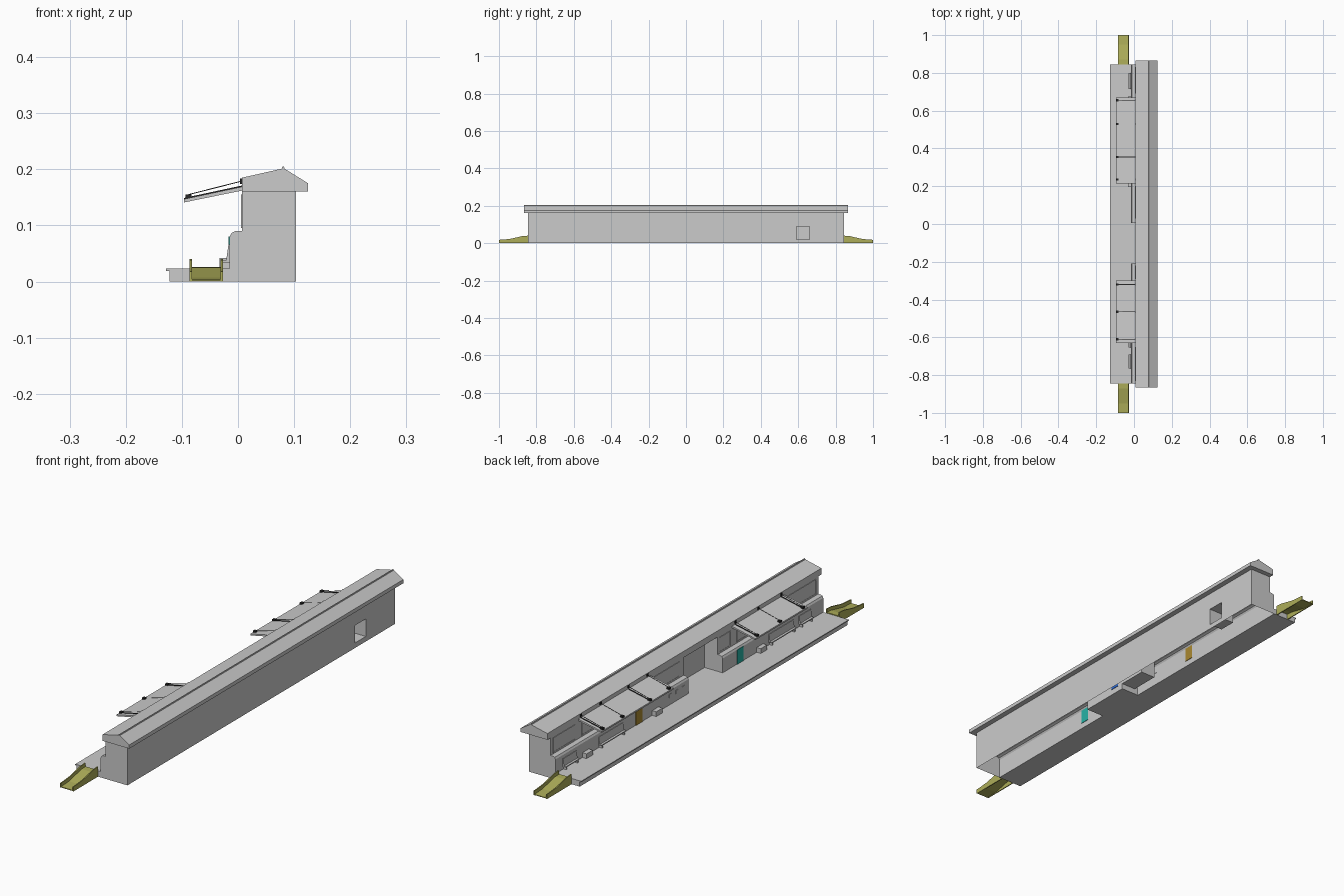
import bpy, bmesh, math
from mathutils import Vector

if "Cube" in bpy.data.objects:
    bpy.data.objects.remove(bpy.data.objects["Cube"])


def material(name, rgb):
    m = bpy.data.materials.new(name)
    m.diffuse_color = (*rgb, 1)
    m.use_nodes = True
    m.node_tree.nodes["Principled BSDF"].inputs["Base Color"].default_value = m.diffuse_color
    return m


OLIVE = material("olive", (0.42, 0.42, 0.10))
BLACK = material("black", (0.02, 0.02, 0.02))
TEAL = material("teal", (0.02, 0.45, 0.38))
BROWN = material("brown", (0.40, 0.25, 0.03))
BLUE = material("blue", (0.03, 0.15, 0.65))


def finish(name, bm, mat=None):
    bmesh.ops.recalc_face_normals(bm, faces=bm.faces)
    me = bpy.data.meshes.new(name)
    bm.to_mesh(me)
    bm.free()
    ob = bpy.data.objects.new(name, me)
    bpy.context.collection.objects.link(ob)
    if mat:
        me.materials.append(mat)
    return ob


def extrude(name, pts, y0, y1, mat=None, closed=True, caps=(True, True)):
    """Extrude an x/z profile along y, as a solid or an open sheet."""
    bm = bmesh.new()
    a = [bm.verts.new((x, y0, z)) for x, z in pts]
    b = [bm.verts.new((x, y1, z)) for x, z in pts]
    n = len(pts)
    for i in range(n if closed else n - 1):
        j = (i + 1) % n
        bm.faces.new((a[i], a[j], b[j], b[i]))
    for ring, cap in ((a, caps[0]), (b, caps[1])):
        if cap:
            bm.faces.new(ring)
    return finish(name, bm, mat)


def box(name, x0, x1, y0, y1, z0, z1, mat=None):
    return extrude(name, [(x0, z0), (x1, z0), (x1, z1), (x0, z1)], y0, y1, mat)


def side_profile(name, pts, x0, x1, mat):
    """Extrude a y/z profile along x."""
    bm = bmesh.new()
    a = [bm.verts.new((x0, y, z)) for y, z in pts]
    b = [bm.verts.new((x1, y, z)) for y, z in pts]
    n = len(pts)
    for i in range(n):
        j = (i + 1) % n
        bm.faces.new((a[i], a[j], b[j], b[i]))
    bm.faces.new(a)
    bm.faces.new(b)
    return finish(name, bm, mat)


def rod(name, p, q, r, mat):
    p, q = Vector(p), Vector(q)
    bm = bmesh.new()
    bmesh.ops.create_cone(bm, cap_ends=True, segments=6, radius1=r, radius2=r, depth=(q - p).length)
    rot = (q - p).to_track_quat('Z', 'Y')
    for v in bm.verts:
        v.co = rot @ v.co + (p + q) / 2
    return finish(name, bm, mat)


L, TOP, EAVE = 0.845, 0.023, 0.16
R0, R1 = -0.21, 0.005            # entrance recess along y
DEEP = 0.065                     # back wall of the recess
FRONT = [(-0.015, 0), (-0.015, 0.08), (-0.011, 0.087), (-0.004, 0.09), (0.007, 0.09), (0.007, EAVE)]

# Platform with overhanging lip, plus the recess floor
extrude("platform", [(-0.122, 0), (-0.015, 0), (-0.015, TOP), (-0.128, TOP), (-0.128, 0.019), (-0.122, 0.019)], -L, L)
box("recess_floor", -0.015, DEEP, R0, R1, 0, TOP)

# Front walls are sheets, leaving the building hollow below
extrude("front_wall_long", FRONT, R1, L, closed=False, caps=(False, False))
extrude("front_wall_short", FRONT, -L, R0, closed=False, caps=(False, False))
extrude("recess_back_wall", [(DEEP, 0), (DEEP, EAVE)], R0, R1, closed=False, caps=(False, False))


def flat_wall(name, pts, y):
    bm = bmesh.new()
    bm.faces.new([bm.verts.new((x, y, z)) for x, z in pts])
    finish(name, bm)


for y, n in ((-L, "front"), (L, "back")):
    flat_wall("end_wall_" + n, FRONT + [(0.103, EAVE), (0.103, 0)], y)
for y, n in ((R0, "a"), (R1, "b")):
    flat_wall("recess_side_wall_" + n, FRONT + [(DEEP, EAVE), (DEEP, 0)], y)

# Rear wall around a square opening, with a niche behind it
W0, W1, Z0, Z1 = 0.59, 0.66, 0.02, 0.09
bm = bmesh.new()


def quad(*pts):
    bm.faces.new([bm.verts.new(p) for p in pts])


for y0, y1, z0, z1 in ((-L, W0, 0, EAVE), (W1, L, 0, EAVE), (W0, W1, 0, Z0), (W0, W1, Z1, EAVE)):
    quad((0.103, y0, z0), (0.103, y1, z0), (0.103, y1, z1), (0.103, y0, z1))
finish("rear_wall", bm)
bm = bmesh.new()
bmesh.ops.create_cube(bm, size=1)
for v in bm.verts:
    v.co = (0.073 + v.co.x * 0.06, 0.625 + v.co.y * 0.07, 0.055 + v.co.z * 0.07)
bmesh.ops.delete(bm, geom=[f for f in bm.faces if f.calc_center_median().x > 0.1], context='FACES')
finish("rear_niche", bm)
box("interior_booth", 0.0, DEEP, R1, 0.125, TOP, 0.09)

# Gabled roof with ridge cap
extrude("roof", [(0.007, EAVE), (0.125, EAVE), (0.125, 0.175), (0.083, 0.201), (0.082, 0.205),
                 (0.079, 0.205), (0.078, 0.201), (0.007, 0.185)], -0.865, 0.865)

# Upper window frames and panes
for i, (y0, y1) in enumerate(((0.69, 0.83), (0.45, 0.65), (0.23, 0.43), (0.03, 0.20),
                              (-0.29, -0.22), (-0.61, -0.33), (-0.83, -0.65))):
    box(f"window_pane_{i}", 0.0062, 0.007, y0, y1, 0.098, 0.152)
    for k, z in enumerate((0.095, 0.152)):
        box(f"window_rail_{i}_{k}", 0.005, 0.007, y0, y1, z, z + 0.003)
    for k, y in enumerate((y0, y1 - 0.003)):
        box(f"window_post_{i}_{k}", 0.005, 0.007, y, y + 0.003, 0.095, 0.155)

# Sloped canopies hung on tie rods
for n, y0, y1, ties in (("long", 0.215, 0.67, (0.655, 0.53, 0.355, 0.235)),
                        ("short", -0.63, -0.30, (-0.32, -0.465, -0.61))):
    extrude("canopy_" + n, [(-0.096, 0.141), (0.007, 0.162), (0.007, 0.169), (-0.096, 0.147)], y0, y1)
    for i, y in enumerate(ties):
        rod(f"tie_rod_{n}_{i}", (-0.088, y, 0.155), (0.007, y, 0.179), 0.0008, BLACK)
        box(f"canopy_bracket_{n}_{i}", -0.094, -0.083, y - 0.006, y + 0.006, 0.147, 0.155, BLACK)
        box(f"wall_bracket_{n}_{i}", 0.004, 0.009, y - 0.005, y + 0.005, 0.174, 0.184, BLACK)
    for i, y in enumerate((ties[0], ties[-2] if n == "long" else ties[-1])):
        extrude(f"canopy_seam_{n}_{i}", [(-0.096, 0.147), (0.007, 0.169), (0.007, 0.171), (-0.096, 0.149)],
                y - 0.002, y + 0.002, BLACK)

# Doors, showing on both sides of the wall
box("brown_door", -0.017, -0.013, 0.30, 0.34, TOP, 0.08, BROWN)
box("teal_door", -0.017, -0.013, -0.34, -0.30, TOP, 0.08, TEAL)
box("blue_door", DEEP - 0.002, DEEP + 0.002, -0.06, -0.02, TOP, 0.08, BLUE)

# Benches with sloped backs, and small bins
for i, (y0, y1) in enumerate(((0.42, 0.575), (-0.655, -0.50), (0.715, 0.80), (-0.765, -0.69))):
    extrude(f"bench_seat_{i}", [(-0.030, 0.034), (-0.015, 0.034), (-0.015, 0.038), (-0.030, 0.038)], y0, y1)
    extrude(f"bench_back_{i}", [(-0.021, 0.038), (-0.015, 0.038), (-0.015, 0.066), (-0.017, 0.066)], y0, y1)
    for k, y in enumerate((y0 + 0.005, y1 - 0.010)):
        box(f"bench_leg_{i}_{k}", -0.028, -0.015, y, y + 0.005, TOP, 0.034)
for i, y in enumerate((0.655, 0.215, -0.445)):
    box(f"bin_{i}", -0.033, -0.015, y - 0.02, y + 0.02, TOP, 0.042)

# Small ticket hatches by the entrance
for i, y in enumerate((0.04, 0.08, 0.12)):
    box(f"ticket_hatch_{i}", -0.0165, -0.014, y - 0.008, y + 0.008, 0.052, 0.066)

# End ramps: sloping deck between curved parapets
PARAPET = [(L, 0), (L, 0.04), (0.875, 0.038), (0.905, 0.031), (0.94, 0.023), (0.97, 0.020), (1.0, 0.018), (1.0, 0)]
DECK = [(L, 0.026), (0.87, 0.025), (0.91, 0.016), (0.95, 0.007), (1.0, 0.004),
        (1.0, 0.001), (0.95, 0.003), (0.91, 0.012), (0.87, 0.021), (L, 0.022)]
for s, n in ((1, "back"), (-1, "front")):
    flip = lambda pts: [(y * s, z) for y, z in pts]
    side_profile("ramp_deck_" + n, flip(DECK), -0.083, -0.030, OLIVE)
    side_profile("ramp_parapet_outer_" + n, flip(PARAPET), -0.086, -0.082, OLIVE)
    side_profile("ramp_parapet_inner_" + n, flip(PARAPET), -0.031, -0.027, OLIVE)
